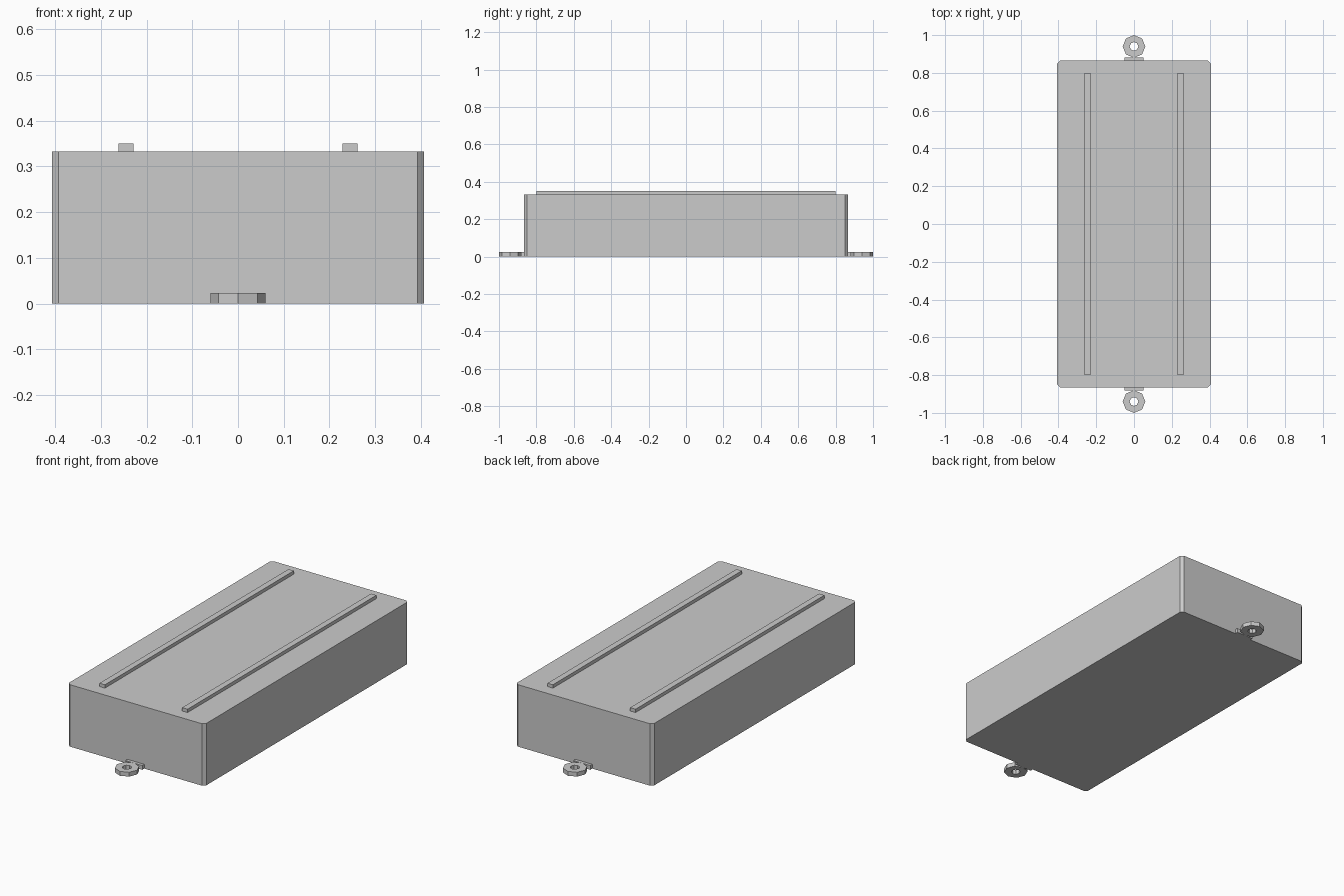
import bpy
import bmesh
from math import cos, sin, pi

cube = bpy.data.objects.get("Cube")
if cube:
    bpy.data.objects.remove(cube, do_unlink=True)

grey = bpy.data.materials.new("plain grey")
grey.use_nodes = True
colour = (0.6, 0.6, 0.6, 1)
grey.diffuse_color = colour
grey.node_tree.nodes["Principled BSDF"].inputs["Base Color"].default_value = colour


def finish(name, bm):
    bmesh.ops.recalc_face_normals(bm, faces=bm.faces)
    mesh = bpy.data.meshes.new(name)
    bm.to_mesh(mesh)
    bm.free()
    mesh.materials.append(grey)
    obj = bpy.data.objects.new(name, mesh)
    bpy.context.collection.objects.link(obj)
    return obj


def box(name, low, high, chamfer=0):
    bm = bmesh.new()
    bmesh.ops.create_cube(bm, size=1)
    for v in bm.verts:
        v.co = [a + (c + 0.5) * (b - a) for a, b, c in zip(low, high, v.co)]
    if chamfer:
        upright = [e for e in bm.edges if abs(e.verts[0].co.z - e.verts[1].co.z) > 0.01]
        bmesh.ops.bevel(bm, geom=upright, offset=chamfer, segments=1, affect='EDGES')
    return finish(name, bm)


def ring(name, y, outer, inner, height, sides=8):
    bm = bmesh.new()
    loops = []
    for radius, z in ((outer, 0), (outer, height), (inner, height), (inner, 0)):
        loops.append([bm.verts.new((radius * cos(2 * pi * i / sides),
                                    y + radius * sin(2 * pi * i / sides), z))
                      for i in range(sides)])
    for k in range(4):
        a, b = loops[k], loops[(k + 1) % 4]
        for i in range(sides):
            j = (i + 1) % sides
            bm.faces.new((a[i], a[j], b[j], b[i]))
    return finish(name, bm)


# Main case with chamfered upright corners
box("case", (-0.407, -0.865, 0), (0.407, 0.865, 0.332), 0.015)

# Long rails on the lid
for side, x in (("right", -0.245), ("left", 0.245)):
    box(side + "_rail", (x - 0.016, -0.8, 0.33), (x + 0.016, 0.8, 0.35))

# Mounting eyelets and their tabs at both ends
for end, s in (("front", -1), ("back", 1)):
    ring(end + "_eyelet", s * 0.94, 0.06, 0.023, 0.023)
    ys = sorted((s * 0.863, s * 0.882))
    box(end + "_tab", (-0.05, ys[0], 0), (0.05, ys[1], 0.023))
